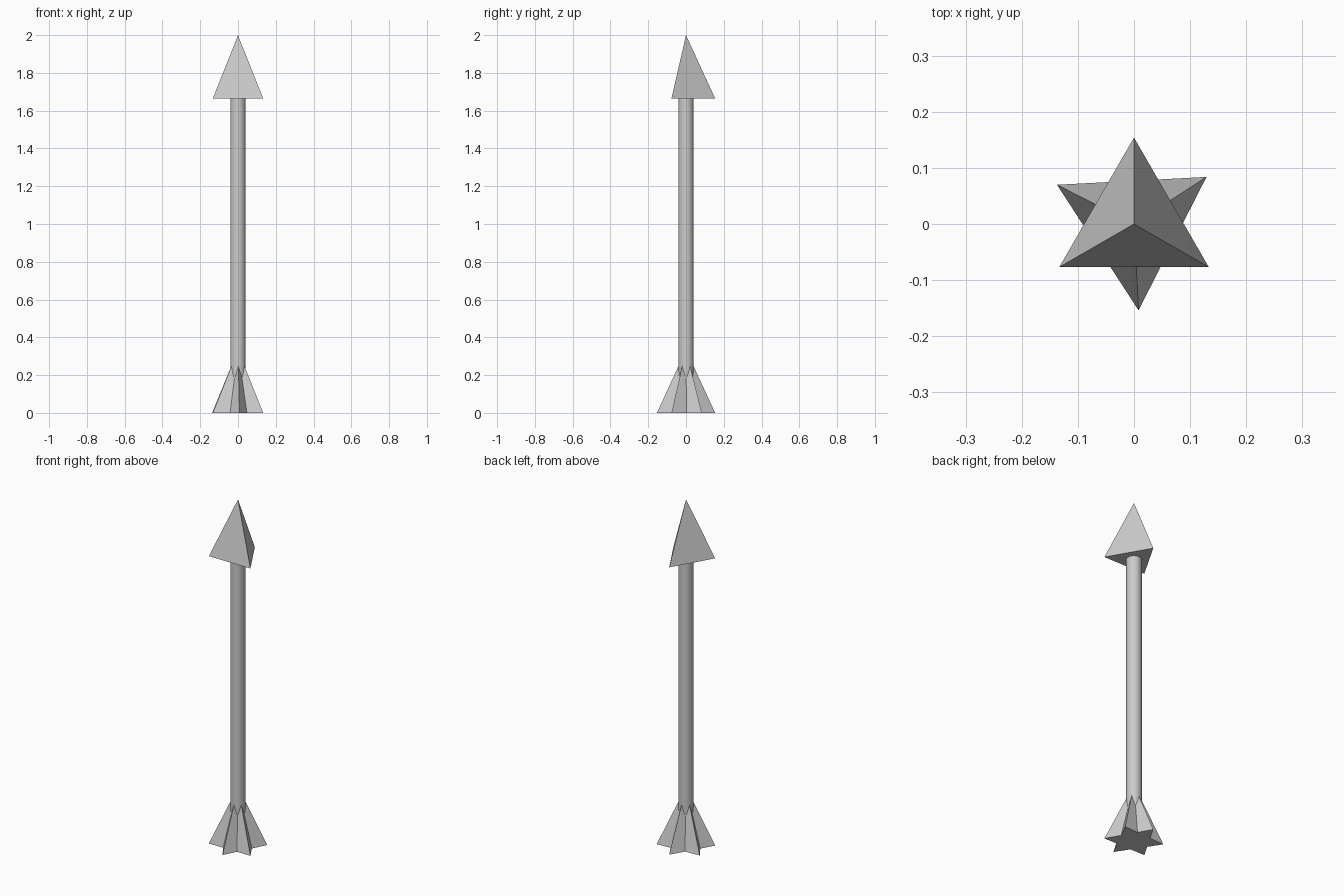
import bpy
import math

if "Cube" in bpy.data.objects:
    bpy.data.objects.remove(bpy.data.objects["Cube"])

R = 0.154      # corner radius of the three-sided pyramids
H = 0.335      # pyramid height


def pyramid(name, z, angle):
    """Three-sided pyramid with its base at z and one corner at angle (degrees)."""
    pts = []
    for i in range(3):
        a = math.radians(angle + 120 * i)
        pts.append((R * math.cos(a), R * math.sin(a), z))
    pts.append((0, 0, z + H))
    faces = [(2, 1, 0), (0, 1, 3), (1, 2, 3), (2, 0, 3)]
    mesh = bpy.data.meshes.new(name)
    mesh.from_pydata(pts, [], faces)
    obj = bpy.data.objects.new(name, mesh)
    bpy.context.collection.objects.link(obj)
    return obj


# Pointed head
pyramid("arrow_head", 2 - H, 90)

# Star-shaped tail: two crossed pyramids, the second turned slightly off symmetry
pyramid("tail_fin_a", 0, 90)
pyramid("tail_fin_b", 0, 273)

# Round shaft
bottom, top = 0.01, 2 - H + 0.005
bpy.ops.mesh.primitive_cylinder_add(vertices=32, radius=0.04, depth=top - bottom,
                                    location=(0, 0, (top + bottom) / 2))
shaft = bpy.context.object
shaft.name = "shaft"
bpy.ops.object.shade_smooth_by_angle(angle=math.radians(30))
